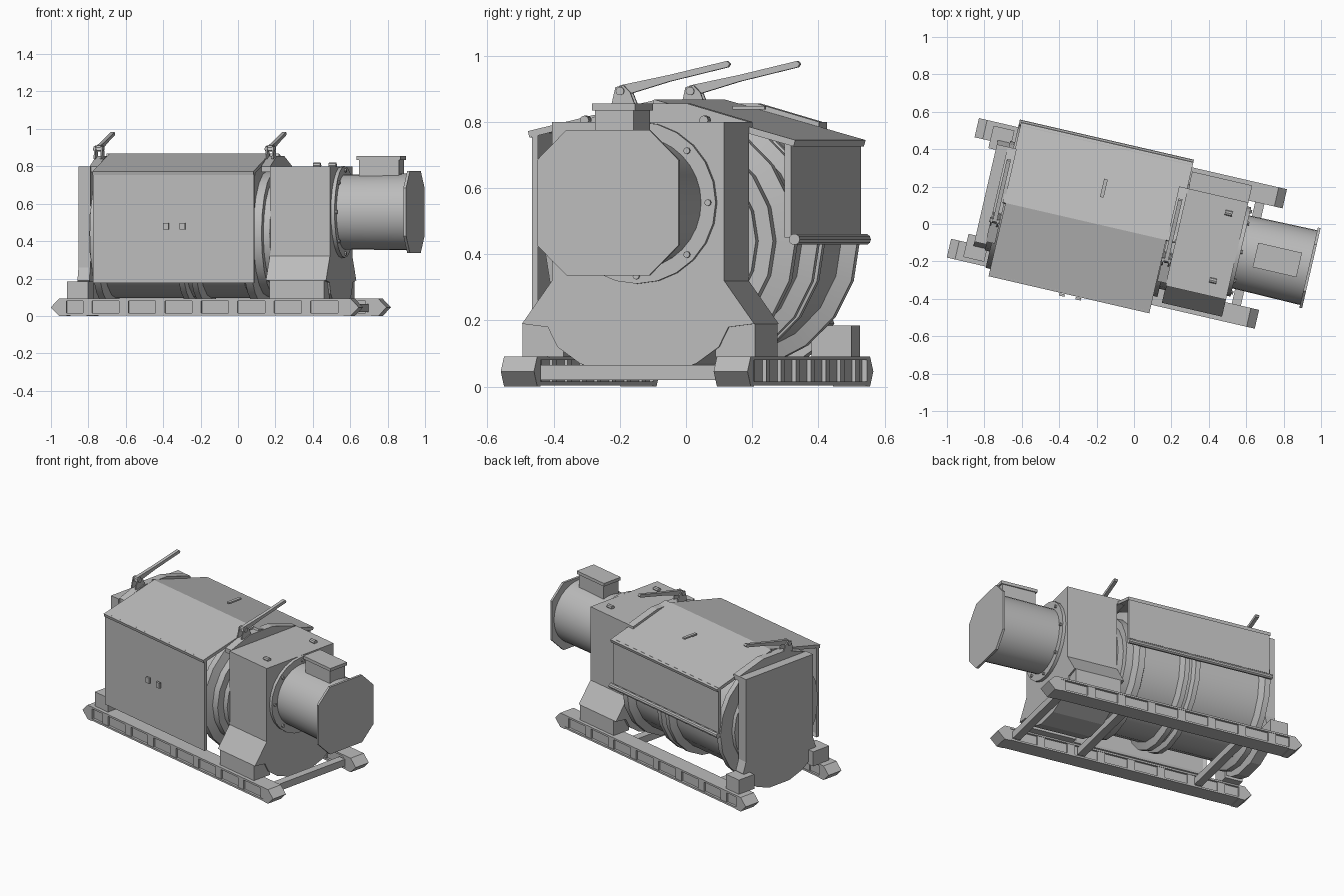
import bpy, bmesh, math
from mathutils import Matrix, Vector

if "Cube" in bpy.data.objects:
    bpy.data.objects.remove(bpy.data.objects["Cube"])

grey = bpy.data.materials.new("machine grey")
grey.use_nodes = True
grey.diffuse_color = (0.5, 0.5, 0.5, 1)
grey.node_tree.nodes["Principled BSDF"].inputs["Base Color"].default_value = (0.5, 0.5, 0.5, 1)

# The machine's axis is turned on the ground; parts are laid out in (u, v, z)
TURN = Matrix.Rotation(math.radians(-13), 4, "Z")
MID = -0.017


def finish(name, bm, smooth=False):
    bmesh.ops.recalc_face_normals(bm, faces=bm.faces)
    bm.transform(TURN)
    me = bpy.data.meshes.new(name)
    bm.to_mesh(me)
    bm.free()
    me.materials.append(grey)
    if smooth:
        me.shade_smooth()
        me.set_sharp_from_angle(angle=math.radians(32))
    ob = bpy.data.objects.new(name, me)
    bpy.context.collection.objects.link(ob)
    return ob


def prism(name, pts, a, b, along="u"):
    """Extrude a closed profile: (v, z) points along u, or (u, z) points along v."""
    bm = bmesh.new()
    vs = [bm.verts.new((a, p, z) if along == "u" else (p, a, z)) for p, z in pts]
    f = bm.faces.new(vs)
    r = bmesh.ops.extrude_face_region(bm, geom=[f])
    d = Vector((b - a, 0, 0)) if along == "u" else Vector((0, b - a, 0))
    bmesh.ops.translate(bm, vec=d, verts=[g for g in r["geom"] if isinstance(g, bmesh.types.BMVert)])
    return finish(name, bm)


def box(name, u0, u1, v0, v1, z0, z1):
    return prism(name, [(v0, z0), (v1, z0), (v1, z1), (v0, z1)], u0, u1)


def lathe(name, steps, z, sides=20, v=MID):
    """Turn (u, radius) steps about the long axis, with closed ends."""
    bm = bmesh.new()
    rings = []
    for u, r in steps:
        angs = [2 * math.pi * i / sides for i in range(sides)]
        rings.append([bm.verts.new((u, v + r * math.cos(t), z + r * math.sin(t))) for t in angs])
    for a, b in zip(rings, rings[1:]):
        for i in range(sides):
            j = (i + 1) % sides
            bm.faces.new((a[i], a[j], b[j], b[i]))
    bm.faces.new(rings[0])
    bm.faces.new(rings[-1])
    return finish(name, bm, True)


def panel(name, u0, u1, p, q, border=0.03):
    """Sheet door between two (v, z) points with a sunken middle."""
    bm = bmesh.new()
    f = bm.faces.new([bm.verts.new(c) for c in ((u0, *p), (u1, *p), (u1, *q), (u0, *q))])
    r = bmesh.ops.extrude_face_region(bm, geom=[f])
    f.normal_update()
    n = f.normal.copy()
    top = [g for g in r["geom"] if isinstance(g, bmesh.types.BMFace)][0]
    bmesh.ops.translate(bm, vec=n * 0.02, verts=top.verts[:])
    bmesh.ops.recalc_face_normals(bm, faces=bm.faces)
    bmesh.ops.inset_individual(bm, faces=[top], thickness=border, depth=-0.008)
    return finish(name, bm)


def mirrored(half):
    """Close a half profile about the middle plane."""
    return [(MID + v, z) for v, z in half] + [(MID - v, z) for v, z in reversed(half)]


# Skids: channel with ribs and wedge ends
for side, v0, v1, web0, web1 in (("front", -0.40, -0.297, -0.385, -0.31), ("back", 0.26, 0.365, 0.275, 0.35)):
    box(side + "_skid_web", -0.89, 0.71, web0, web1, 0.01, 0.085)
    box(side + "_skid_top_flange", -0.89, 0.71, v0, v1, 0.08, 0.092)
    box(side + "_skid_bottom_flange", -0.89, 0.71, v0, v1, 0.003, 0.015)
    for i in range(8):
        u = -0.76 + i * 0.2
        box(side + "_skid_rib", u, u + 0.05, v0 + 0.003, v1 - 0.003, 0.01, 0.085)
    for tip, inner in ((-0.935, -0.89), (0.755, 0.71)):
        back = inner + (0.04 if tip < 0 else -0.04)
        prism(side + "_skid_end", [(back, 0), (inner, 0), (tip, 0.046), (inner, 0.092), (back, 0.092)], v0, v1, "v")

# Cross members
for u in (-0.58, 0.2, 0.63):
    box("cross_member", u - 0.025, u + 0.025, -0.3, 0.265, 0.02, 0.065)

# Gearbox and drum stand share a flared, round-bottomed outline
outline = mirrored([(0.267, 0.8), (0.267, 0.32), (0.36, 0.19), (0.28, 0.18),
                    (0.25, 0.12), (0.18, 0.07), (0.08, 0.035)])
prism("gearbox", outline, 0.24, 0.57)
stand = mirrored([(0.267, 0.8), (0.267, 0.26), (0.29, 0.19), (0.28, 0.18),
                  (0.25, 0.12), (0.18, 0.07), (0.08, 0.035)])
prism("drum_stand", stand, -0.81, -0.745)
for v0, v1 in ((-0.377, -0.25), (0.22, 0.343)):
    box("gearbox_foot", 0.26, 0.56, v0, v1, 0.09, 0.19)
    box("stand_foot", -0.85, -0.735, v0, v1, 0.09, 0.185)
for v in (-0.2, 0.17):
    lathe("gearbox_lug", [(0.46, 0.014), (0.5, 0.014)], 0.805, 8, v)

# Cable drum with flanges and a double divider
drum = [(-0.745, 0.3), (-0.72, 0.3), (-0.72, 0.39), (-0.685, 0.39), (-0.665, 0.345),
        (-0.27, 0.345), (-0.255, 0.39), (-0.225, 0.39), (-0.215, 0.355), (-0.195, 0.355),
        (-0.185, 0.39), (-0.155, 0.39), (-0.14, 0.345), (0.09, 0.345), (0.11, 0.39),
        (0.15, 0.39), (0.165, 0.335), (0.21, 0.335), (0.21, 0.29), (0.245, 0.29)]
lathe("cable_drum", drum, 0.44)

# Motor
AXIS = 0.556
lathe("motor_flange", [(0.57, 0.245), (0.59, 0.245)], AXIS, 24)
lathe("motor_barrel", [(0.585, 0.2), (0.965, 0.205)], AXIS, 32)
h, c = 0.22, 0.128
end = [(MID + a, AXIS + b) for a, b in ((h, -c), (h, c), (c, h), (-c, h), (-h, c), (-h, -c), (-c, -h), (c, -h))]
prism("motor_end_plate", end, 0.962, 0.977)
for i in range(8):
    t = i * math.pi / 4
    lathe("flange_bolt", [(0.588, 0.01), (0.6, 0.01)], AXIS + 0.222 * math.sin(t), 8, MID + 0.222 * math.cos(t))
box("terminal_box", 0.68, 0.9, -0.075, 0.045, 0.72, 0.84)
box("terminal_box_lid", 0.67, 0.91, -0.082, 0.052, 0.835, 0.855)

# Guard housing over the drum: doors, pitched roof and back panel
FRONT, BACK, RIDGE = -0.435, 0.378, (-0.045, 0.868)
U0, U1 = -0.695, 0.187
panel("lower_front_door", U0, U1, (FRONT, 0.175), (FRONT, 0.475))
panel("upper_front_door", U0, U1, (FRONT, 0.475), (FRONT, 0.775))
panel("front_roof", U0, U1, (FRONT - 0.012, 0.772), RIDGE)
panel("back_roof", -0.71, 0.235, RIDGE, (BACK + 0.015, 0.745))
panel("back_panel", -0.71, 0.225, (BACK, 0.75), (BACK, 0.45))
lathe("back_rail", [(-0.72, 0.017), (0.235, 0.017)], 0.445, 10, 0.39)
for u in (-0.29, -0.2):
    box("door_catch", u - 0.015, u + 0.015, -0.463, -0.45, 0.462, 0.498)
box("roof_catch", -0.21, -0.19, 0.1, 0.2, 0.838, 0.848)

# Lever stations at both ends: arched rib, bracket and lever
for u in (-0.729, 0.212):
    arch = [(-0.27, 0.77), (-0.27, 0.8), (-0.12, 0.855), (0.06, 0.855), (0.25, 0.8), (0.25, 0.77)]
    prism("arched_rib", arch, u - 0.022, u + 0.028)
    for du in (-0.022, 0.014):
        prism("lever_bracket", [(-0.18, 0.84), (-0.1, 0.84), (-0.12, 0.89), (-0.14, 0.91), (-0.165, 0.905)],
              u + du, u + du + 0.008)
    lathe("lever_pivot", [(u - 0.028, 0.013), (u + 0.028, 0.013)], 0.893, 10, -0.15)
    lever = [(-0.165, 0.885), (-0.14, 0.88), (0.0, 0.922), (0.18, 0.965), (0.187, 0.975),
             (0.178, 0.984), (0.0, 0.942), (-0.155, 0.91)]
    prism("lever", lever, u - 0.011, u + 0.011)
